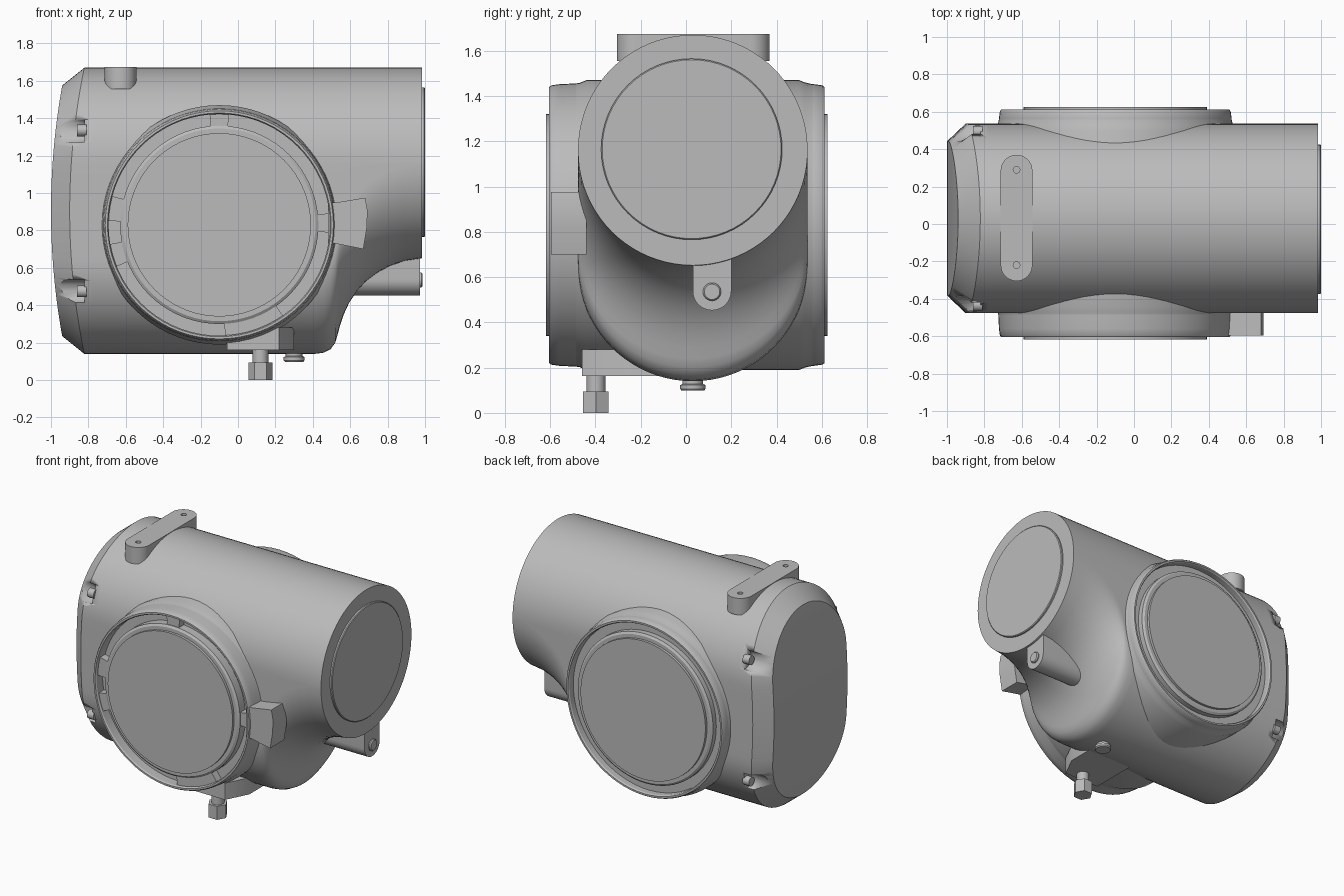
import bpy, bmesh
from math import sin, cos, pi, radians
from mathutils import Vector

cube = bpy.data.objects.get("Cube")
if cube:
    bpy.data.objects.remove(cube)

grey = bpy.data.materials.new("cast_grey")
grey.use_nodes = True
grey.diffuse_color = (0.5, 0.5, 0.5, 1)
grey.node_tree.nodes["Principled BSDF"].inputs["Base Color"].default_value = (0.5, 0.5, 0.5, 1)


def finish(name, bm, angle=30):
    bmesh.ops.recalc_face_normals(bm, faces=bm.faces)
    mesh = bpy.data.meshes.new(name)
    bm.to_mesh(mesh)
    bm.free()
    mesh.materials.append(grey)
    ob = bpy.data.objects.new(name, mesh)
    bpy.context.collection.objects.link(ob)
    bpy.ops.object.select_all(action='DESELECT')
    ob.select_set(True)
    bpy.context.view_layer.objects.active = ob
    bpy.ops.object.shade_smooth_by_angle(angle=radians(angle))
    return ob


def lathe(name, profile, origin, axis, sides=32):
    """Solid of revolution from (radius, distance along axis) pairs."""
    bm = bmesh.new()
    turn = Vector(axis).to_track_quat('Z', 'Y')
    rings = []
    for r, d in profile:
        rings.append([bm.verts.new(Vector(origin) + turn @ Vector(
            (r * cos(2 * pi * i / sides), r * sin(2 * pi * i / sides), d))) for i in range(sides)])
    for a, b in zip(rings, rings[1:]):
        for i in range(sides):
            j = (i + 1) % sides
            bm.faces.new((a[i], a[j], b[j], b[i]))
    bm.faces.new(rings[0])
    bm.faces.new(rings[-1])
    return finish(name, bm)


def rod(name, r, length, origin, axis, sides=32):
    return lathe(name, [(r, 0), (r, length)], origin, axis, sides)


def prism(name, points, axis, low, high):
    """Extrude a 2D outline along the x, y or z axis."""
    place = {'x': lambda p, d: (d, p[0], p[1]),
             'y': lambda p, d: (p[0], d, p[1]),
             'z': lambda p, d: (p[0], p[1], d)}[axis]
    bm = bmesh.new()
    a = [bm.verts.new(place(p, low)) for p in points]
    b = [bm.verts.new(place(p, high)) for p in points]
    bm.faces.new(a)
    bm.faces.new(b)
    for i in range(len(a)):
        j = (i + 1) % len(a)
        bm.faces.new((a[i], a[j], b[j], b[i]))
    return finish(name, bm)


def arc(cx, cy, r, start, end, steps=16):
    return [(cx + r * cos(radians(start + (end - start) * i / steps)),
             cy + r * sin(radians(start + (end - start) * i / steps))) for i in range(steps + 1)]


def cut(target, cutter):
    mod = target.modifiers.new("cut", 'BOOLEAN')
    mod.operation = 'DIFFERENCE'
    mod.solver = 'EXACT'
    mod.object = cutter
    cutter.hide_render = True
    cutter.hide_viewport = True
    cutter.display_type = 'WIRE'


# Housing: oblong sections along x, narrowing from below to a round barrel
MID_Y, TOP_C, RADIUS, MID_Z = 0.03, 1.163, 0.507, 0.905


def section(bottom, inset=0):
    r, low = RADIUS - inset, bottom + RADIUS
    half = [(r * sin(a), TOP_C + r * cos(a)) for a in [pi / 2 * i / 20 for i in range(21)]]
    half += [(r, TOP_C + (low - TOP_C) * i / 8) for i in range(1, 8)]
    half += [(r * cos(a), low - r * sin(a)) for a in [pi / 2 * i / 20 for i in range(21)]]
    return half + [(-y, z) for y, z in half[-2:0:-1]]


def bulge(z):
    return 0.06 * ((z - MID_Z) / 0.67) ** 2


bm = bmesh.new()
rings = []
for x, inset in ((-1.0, 0.095), (-0.9, 0)):
    rings.append([bm.verts.new((x + bulge(z), MID_Y + y, z)) for y, z in section(0.14, inset)])
underside = [(-0.78, 0.14), (0.41, 0.14), (0.46, 0.147), (0.495, 0.165), (0.52, 0.2), (0.532, 0.24),
             (0.545, 0.29), (0.565, 0.35), (0.595, 0.415), (0.635, 0.475), (0.685, 0.53),
             (0.745, 0.575), (0.81, 0.61), (0.89, 0.638), (0.985, 0.652)]
for x, bottom in underside:
    rings.append([bm.verts.new((x, MID_Y + y, z)) for y, z in section(bottom)])
count = len(rings[0])
for a, b in zip(rings, rings[1:]):
    for i in range(count):
        j = (i + 1) % count
        bm.faces.new((a[i], a[j], b[j], b[i]))
bm.faces.new(rings[-1])
cap = rings[0]
for i in range(count // 2):
    strip = [cap[i], cap[i + 1], cap[count - i - 1], cap[(count - i) % count]]
    bm.faces.new(list(dict.fromkeys(strip)))
housing = finish("housing", bm)

# Screw pockets and cap screws at the closed end
for side, label in ((-1, "front"), (1, "back")):
    for z, level in ((0.475, "lower"), (1.335, "upper")):
        y = MID_Y + side * 0.475
        cut(housing, rod(f"{label}_{level}_pocket_cutter", 0.065, 0.3, (-1.12, y, z), (1, 0, 0), 24))
        rod(f"{label}_{level}_screw", 0.032, 0.05, (-0.86, y - side * 0.012, z), (1, 0, 0), 16)

# Round front and back ports with a rim, a groove and a raised lid
PORT_X, PORT_Z = -0.1, 0.83
port = [(0.632, 0), (0.63, 0.4), (0.622, 0.56), (0.617, 0.595), (0.61, 0.605), (0.598, 0.605),
        (0.592, 0.595), (0.592, 0.53), (0.53, 0.53), (0.53, 0.59), (0.515, 0.6), (0.49, 0.6),
        (0.49, 0.618)]
lathe("front_port", port, (PORT_X, 0, PORT_Z), (0, -1, 0), 72)
lathe("back_port", port, (PORT_X, 0.007, PORT_Z), (0, 1, 0), 72)
for n, (start, end) in enumerate(((85, 95), (165, 178), (190, 202), (-4, 6), (-87, -55))):
    outline = arc(PORT_X, PORT_Z, 0.595, start, end, 8) + arc(PORT_X, PORT_Z, 0.525, end, start, 8)
    prism(f"port_tab_{n + 1}", outline, 'y', -0.585, -0.5)

# Flared foot where each port meets the flat walls
for side, label in ((-1, "front"), (1, "back")):
    lathe(f"{label}_port_foot", [(0.64, 0), (0.64, 0.5), (0.63, 0.525), (0.622, 0.56)] if side > 0
          else [(0.64, 0), (0.64, 0.44), (0.628, 0.47), (0.622, 0.51)],
          (PORT_X, 0, PORT_Z), (0, side, 0), 72)

# Disc on the open end of the barrel
lathe("end_disc", [(0.4, 0), (0.4, 0.035), (0.395, 0.04)], (0.96, 0.025, 1.165), (1, 0, 0), 64)

# Mounting bar on top with two holes
BAR_X, BAR_R = -0.628, 0.085
bar = prism("mounting_bar", arc(BAR_X, 0.285, BAR_R, 0, 180) + arc(BAR_X, -0.22, BAR_R, 180, 360),
            'z', 1.555, 1.673)
for y, label in ((0.29, "rear"), (-0.22, "fore")):
    cut(bar, rod(f"{label}_hole_cutter", 0.018, 0.08, (BAR_X, y, 1.62), (0, 0, 1), 16))

# Lug with bolt below the barrel
prism("lug", [(0.2, 0.75), (0.03, 0.75)] + arc(0.115, 0.538, 0.085, 180, 360), 'x', 0.5, 0.972)
lathe("lug_bolt", [(0.04, 0), (0.04, 0.03), (0.034, 0.037)], (0.95, 0.115, 0.535), (1, 0, 0), 24)

# Latch block beside the front port
prism("latch_block", [(0.48, 0.95), (0.53, 0.95), (0.68, 0.975), (0.692, 0.91), (0.69, 0.82),
                      (0.67, 0.7), (0.52, 0.73), (0.48, 0.73)], 'y', -0.597, -0.44)

# Pad, stem and hexagonal nut underneath
prism("gland_pad", [(-0.06, -0.46), (0.22, -0.46), (0.3, -0.3), (0.3, -0.05), (-0.06, -0.05)],
      'z', 0.162, 0.28)
rod("gland_stem", 0.042, 0.12, (0.12, -0.398, 0.08), (0, 0, 1), 24)
rod("gland_nut", 0.065, 0.095, (0.12, -0.398, 0), (0, 0, 1), 6)

# Drain plug
lathe("drain_plug", [(0.05, 0), (0.056, 0.008), (0.056, 0.025), (0.045, 0.03), (0.045, 0.08)],
      (0.3, 0.03, 0.098), (0, 0, 1), 32)
